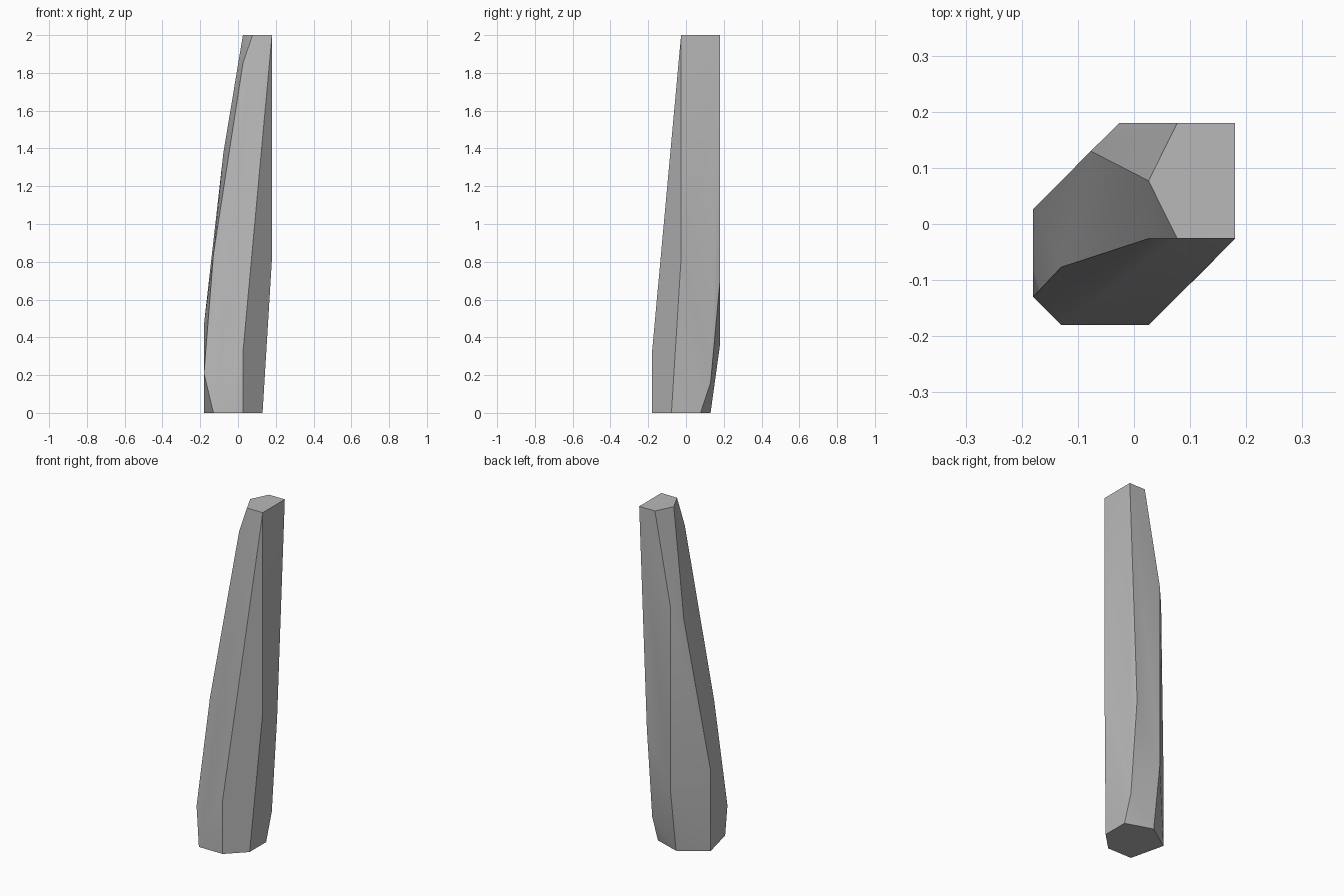
import bpy
import bmesh
import math

cube = bpy.data.objects.get("Cube")
if cube:
    bpy.data.objects.remove(cube)

# One flat stone colour
stone = bpy.data.materials.new("stone_grey")
stone.use_nodes = True
colour = (0.48, 0.48, 0.48, 1.0)
stone.diffuse_color = colour
stone.node_tree.nodes["Principled BSDF"].inputs["Base Color"].default_value = colour

# Ridges of the leaning pillar, each listed from the ground to the top
ridges = {
    "front_right": [(-.13, -.18, 0), (-.18, -.13, .21), (-.13, -.077, .84), (.026, -.026, 1.85), (.077, -.026, 2)],
    "front": [(.026, -.18, 0), (.026, -.18, .32), (.18, -.026, 2)],
    "left": [(.13, -.077, 0), (.18, -.026, .82)],
    "back_left": [(.13, .077, 0), (.13, .13, .16), (.13, .18, .7), (.18, .18, 2)],
    "back": [(-.026, .13, 0), (-.026, .18, .36), (-.026, .18, 1.45), (.077, .18, 2)],
    "back_right": [(-.18, .026, 0), (-.18, .026, .47), (-.077, .13, 1.38), (.026, .077, 2)],
}

# Wrap the ridges in one faceted skin
bm = bmesh.new()
for ridge in ridges.values():
    for point in ridge:
        bm.verts.new(point)
hull = bmesh.ops.convex_hull(bm, input=bm.verts[:])
loose = [v for v in bm.verts if not v.link_faces]
bmesh.ops.delete(bm, geom=loose, context="VERTS")
bmesh.ops.dissolve_limit(bm, angle_limit=math.radians(1), verts=bm.verts[:], edges=bm.edges[:])
bmesh.ops.recalc_face_normals(bm, faces=bm.faces[:])

mesh = bpy.data.meshes.new("stone_pillar")
bm.to_mesh(mesh)
bm.free()
mesh.materials.append(stone)
pillar = bpy.data.objects.new("stone_pillar", mesh)
bpy.context.collection.objects.link(pillar)

# Soft shading across gentle bends, crisp ridges elsewhere
bpy.ops.object.select_all(action="DESELECT")
pillar.select_set(True)
bpy.context.view_layer.objects.active = pillar
bpy.ops.object.shade_smooth_by_angle(angle=math.radians(30))
